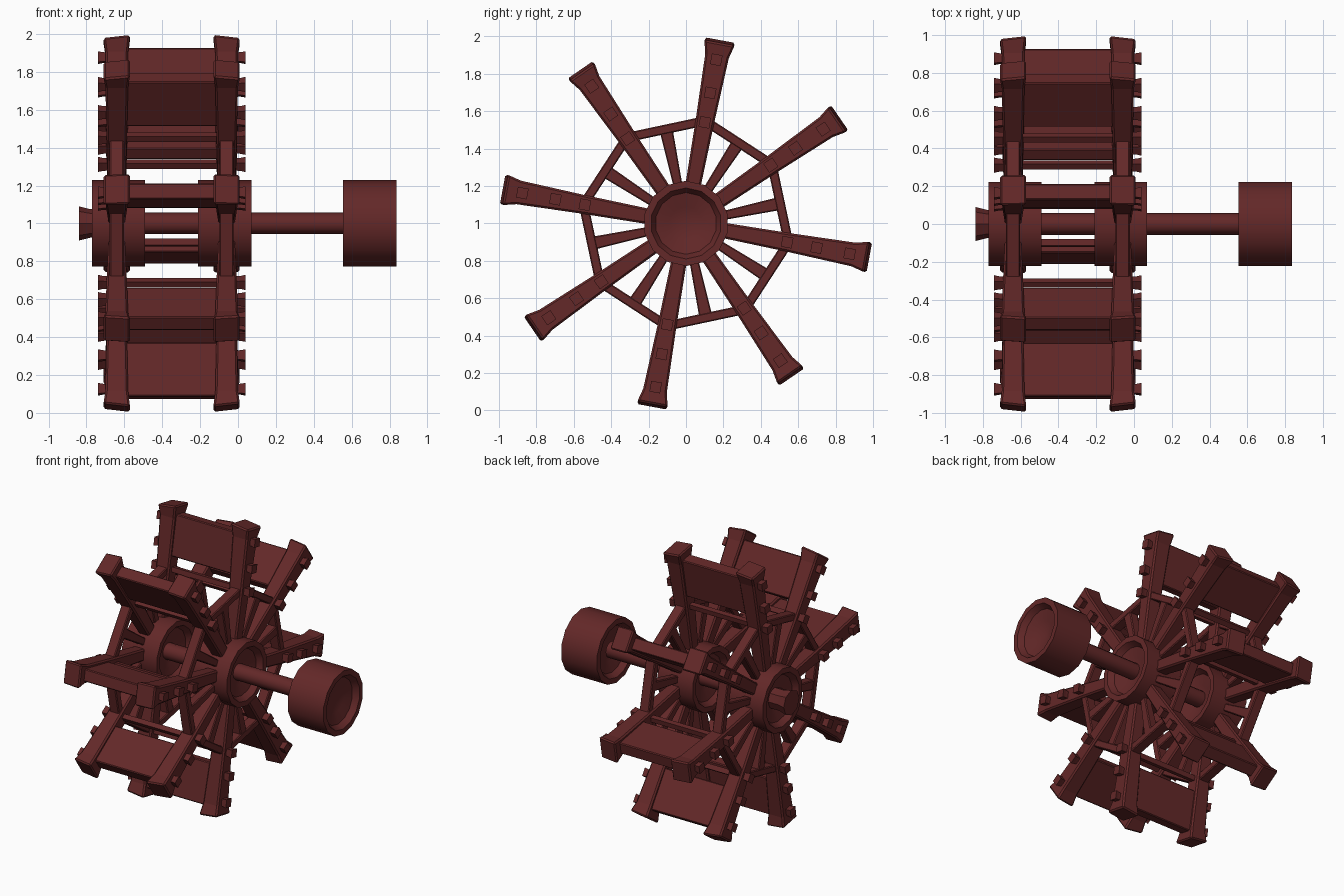
import bpy, bmesh, math
from mathutils import Matrix, Vector

cube = bpy.data.objects.get("Cube")
if cube:
    bpy.data.objects.remove(cube, do_unlink=True)

wood = bpy.data.materials.new("dark_red_wood")
wood.use_nodes = True
color = (0.125, 0.021, 0.021, 1)
wood.diffuse_color = color
bsdf = wood.node_tree.nodes["Principled BSDF"]
bsdf.inputs["Base Color"].default_value = color
bsdf.inputs["Roughness"].default_value = 0.8

MID_X = -0.35          # middle plane between the two wheels
ARM_X = 0.29           # distance of each wheel from that plane
COUNT = 8
STEP = math.tau / COUNT
START = math.radians(-10.5)


def spin(angle):
    """Turn a radial (+z) part around the axle."""
    return Matrix.Translation((0, 0, 1)) @ Matrix.Rotation(angle, 4, 'X')


def finish(name, bm, bevel=0, smooth=None):
    bmesh.ops.remove_doubles(bm, verts=bm.verts, dist=1e-5)
    bmesh.ops.recalc_face_normals(bm, faces=bm.faces)
    mesh = bpy.data.meshes.new(name)
    bm.to_mesh(mesh)
    bm.free()
    mesh.materials.append(wood)
    obj = bpy.data.objects.new(name, mesh)
    bpy.context.collection.objects.link(obj)
    if bevel:
        mod = obj.modifiers.new("soft_edges", 'BEVEL')
        mod.width = bevel
        mod.segments = 1
    if smooth:
        bpy.ops.object.select_all(action='DESELECT')
        obj.select_set(True)
        bpy.context.view_layer.objects.active = obj
        bpy.ops.object.shade_smooth_by_angle(angle=math.radians(smooth))
    return obj


def loft(bm, stations, matrix, slant=0):
    """Square beam along +z; stations are (height, x size, y size)."""
    rings = []
    for i, (z, dx, dy) in enumerate(stations):
        tilt = slant if i == len(stations) - 1 else 0
        rings.append([bm.verts.new(matrix @ Vector((sx * dx / 2, sy * dy / 2, z - tilt * sx)))
                      for sx, sy in ((-1, -1), (1, -1), (1, 1), (-1, 1))])
    bm.faces.new(rings[0])
    bm.faces.new(rings[-1])
    for a, b in zip(rings, rings[1:]):
        for i in range(4):
            j = (i + 1) % 4
            bm.faces.new((a[i], a[j], b[j], b[i]))


def lathe(name, profile, sides, x, smooth=35):
    """Turn (x, radius) points around the axle."""
    bm = bmesh.new()
    verts = [bm.verts.new((x + px, 0, 1 + r)) for px, r in profile]
    edges = [bm.edges.new(pair) for pair in zip(verts, verts[1:])]
    bmesh.ops.spin(bm, geom=verts + edges, cent=(0, 0, 1), axis=(1, 0, 0),
                   angle=math.tau, steps=sides, use_merge=True)
    return finish(name, bm, smooth=smooth)


def dished_drum(name, x, half):
    """Drum with a rim and a hollow in both ends."""
    side = [(half - 0.085, 0), (half - 0.06, 0.09), (half - 0.04, 0.165),
            (half, 0.19), (half, 0.228)]
    return lathe(name, side + [(-px, r) for px, r in reversed(side)], 14, x)


# Two wheels, each the mirror of the other
for label, side in (("left", 1), ("right", -1)):
    cx = MID_X + side * ARM_X
    arms, spokes, rim, bolts = (bmesh.new() for _ in range(4))
    for k in range(COUNT):
        turn = spin(START + k * STEP) @ Matrix.Translation((cx, 0, 0))
        # Flared arm with a sloping end
        loft(arms, [(0.16, 0.085, 0.08), (0.55, 0.105, 0.1),
                    (0.91, 0.12, 0.128), (0.99, 0.14, 0.165)], turn, side * 0.008)
        # Bolt heads on the outer face
        for r in (0.55, 0.71, 0.89):
            head = turn @ Matrix.Translation((0, 0, r)) @ Matrix.Rotation(side * math.pi / 2, 4, 'Y')
            loft(bolts, [(0.03, 0.045, 0.045), (0.075, 0.05, 0.05), (0.1, 0.058, 0.058)], head)
        # Short spoke between two arms
        half_turn = spin(START + (k + 0.5) * STEP) @ Matrix.Translation((cx, 0, 0))
        loft(spokes, [(0.16, 0.05, 0.045), (0.51, 0.07, 0.07)], half_turn)
        # Straight rim beam joining two arms
        length = 0.56 * math.sin(STEP / 2)
        lay = half_turn @ Matrix.Translation((0, 0, 0.515)) @ Matrix.Rotation(math.pi / 2, 4, 'X')
        loft(rim, [(-length, 0.075, 0.05), (length, 0.075, 0.05)], lay)
    finish(label + "_arms", arms, bevel=0.01)
    finish(label + "_spokes", spokes, bevel=0.006)
    finish(label + "_rim", rim, bevel=0.006)
    finish(label + "_bolts", bolts)
    dished_drum(label + "_hub", MID_X + side * 0.28, 0.14)

# Paddles and cross rods between the wheels
paddles, rods = bmesh.new(), bmesh.new()
for k in range(COUNT):
    turn = spin(START + k * STEP) @ Matrix.Translation((MID_X, 0, 0))
    loft(paddles, [(0.645, 0.52, 0.07), (0.935, 0.52, 0.085)], turn)
    loft(rods, [(0.535, 0.54, 0.035), (0.57, 0.54, 0.035)], turn)
finish("paddles", paddles, bevel=0.006)
finish("cross_rods", rods)

# Axle, its end nut and the drive drum
lathe("axle", [(-0.78, 0), (-0.78, 0.057), (0.6, 0.057), (0.6, 0)], 12, 0)
lathe("axle_nut", [(-0.84, 0), (-0.84, 0.09), (-0.78, 0.075), (-0.7, 0.075), (-0.7, 0)],
      8, 0, smooth=20)
dished_drum("drive_drum", 0.695, 0.142)
